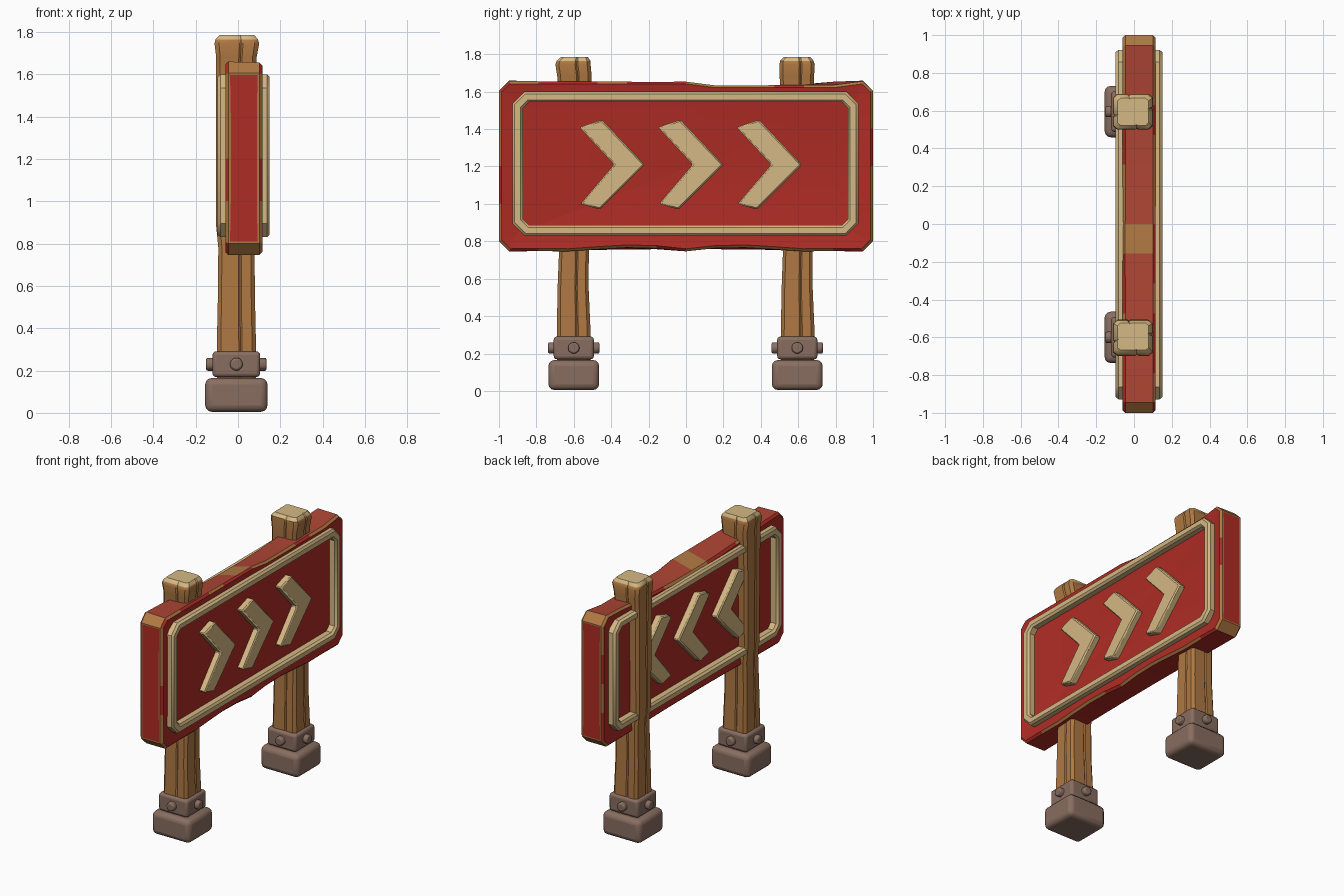
import bpy, bmesh, math, random
from mathutils import Vector

if "Cube" in bpy.data.objects:
    bpy.data.objects.remove(bpy.data.objects["Cube"])

random.seed(4)


def material(name, rgb):
    m = bpy.data.materials.new(name)
    m.diffuse_color = (*rgb, 1)
    m.use_nodes = True
    m.node_tree.nodes["Principled BSDF"].inputs["Base Color"].default_value = m.diffuse_color
    return m


RED = material("red paint", (0.43, 0.025, 0.018))
WORN = material("faded red paint", (0.42, 0.06, 0.035))
WOOD = material("wood", (0.43, 0.19, 0.056))
CREAM = material("cream paint", (0.66, 0.48, 0.23))
STONE = material("stone", (0.25, 0.155, 0.118))


def finish(name, bm, mats, bevel=0, segments=2, angle=35):
    bmesh.ops.recalc_face_normals(bm, faces=bm.faces)
    me = bpy.data.meshes.new(name)
    bm.to_mesh(me)
    bm.free()
    ob = bpy.data.objects.new(name, me)
    bpy.context.collection.objects.link(ob)
    for m in mats:
        me.materials.append(m)
    if bevel:
        mod = ob.modifiers.new("bevel", "BEVEL")
        mod.width, mod.segments = bevel, segments
    bpy.ops.object.select_all(action="DESELECT")
    ob.select_set(True)
    bpy.context.view_layer.objects.active = ob
    bpy.ops.object.shade_smooth_by_angle(angle=math.radians(angle))
    return ob


def skin(bm, loops, caps=True):
    """Join closed loops of points; returns the end faces."""
    rows = [[bm.verts.new(p) for p in loop] for loop in loops]
    n = len(rows[0])
    for a, b in zip(rows, rows[1:]):
        for i in range(n):
            bm.faces.new((a[i], a[(i + 1) % n], b[(i + 1) % n], b[i]))
    return [bm.faces.new(rows[0]), bm.faces.new(rows[-1])] if caps else []


def octagon(hy, hz, c, cy=0, cz=0):
    pts = [(hy, hz - c), (hy - c, hz), (c - hy, hz), (-hy, hz - c),
           (-hy, c - hz), (c - hy, -hz), (hy - c, -hz), (hy, c - hz)]
    return [(cy + y, cz + z) for y, z in pts]


# Board: chamfered slab with uneven long edges and recessed faces
XB, XF, CZ = -0.06, 0.115, 1.203
corners = octagon(1.0, 0.457, 0.055, 0, CZ)
outline = []
for i, (y, z) in enumerate(corners):
    y2, z2 = corners[(i + 1) % 8]
    parts = 12 if abs(y2 - y) > 1 else 4 if abs(z2 - z) > 0.5 else 1
    outline += [(y + (y2 - y) * k / parts, z + (z2 - z) * k / parts) for k in range(parts)]


def worn_edge(x, y, z):
    mid = max(0, math.cos(y * math.pi / 1.7)) if abs(y) < 0.85 else 0
    if z > 1.65:
        z -= 0.05 * mid if x < 0 else (0.025 if 0.1 < y < 0.9 else 0.004)
    elif z < 0.76:
        z += 0.012 * mid if x < 0 else 0.025 * mid * abs(math.sin(5 * y))
    return (x, y, z)


bm = bmesh.new()
ends = skin(bm, [[worn_edge(x, y, z) for y, z in outline] for x in (XB, XF)])
bmesh.ops.recalc_face_normals(bm, faces=bm.faces)
rim = list({e for f in ends for e in f.edges})
bmesh.ops.bevel(bm, geom=rim, offset=0.014, segments=1, affect="EDGES")
bm.normal_update()
sides = []
for f in bm.faces:
    n, c = f.normal, f.calc_center_median()
    if 0.25 < abs(n.x) < 0.95:
        f.material_index = 2 if random.random() < 0.6 else 0
    elif abs(n.y) > 0.4 and abs(n.z) > 0.4:
        f.material_index = 2
    elif n.z > 0.7:
        f.material_index = 2 if abs(c.y) > 0.92 else 1
    elif abs(n.y) > 0.9 and abs(n.x) < 0.2:
        sides.append(f)
# wood showing around the painted ends
for s in (-1, 1):
    group = [f for f in sides if f.normal.y * s > 0]
    ring = bmesh.ops.inset_region(bm, faces=group, thickness=0.012)["faces"]
    for f in ring:
        f.material_index = 2
faces = [f for f in bm.faces if abs(f.normal.x) > 0.98 and f.calc_area() > 0.5]
bmesh.ops.inset_individual(bm, faces=faces, thickness=0.105)
for f in faces:
    bmesh.ops.translate(bm, verts=f.verts, vec=-0.018 * f.normal)
finish("board", bm, [RED, WORN, WOOD], angle=25)

# Raised border and three chevrons on both faces
CHEVRON = [(-0.57, 1.41), (-0.45, 1.45), (-0.22, 1.21), (-0.46, 0.97), (-0.565, 1.0), (-0.385, 1.21)]
for label, face, s, rise in (("front", XF, 1, 0.035), ("back", XB, -1, 0.037)):
    bm = bmesh.new()
    section = [(0, -0.03), (0, rise * 0.6), (0.012, rise), (0.044, rise), (0.056, rise * 0.6), (0.056, -0.03)]
    loops = [[(face + s * h, y, z) for y, z in
              octagon(0.925 - o, 0.385 - o, 0.065 - 0.586 * o, -0.003, 1.215)] for o, h in section]
    skin(bm, loops, caps=False)
    finish(label + "_border", bm, [CREAM])
    for k in range(3):
        bm = bmesh.new()
        skin(bm, [[(face + s * h, y + 0.42 * k, z) for y, z in CHEVRON] for h in (-0.03, 0.026)])
        finish(f"{label}_chevron_{k + 1}", bm, [CREAM], bevel=0.008, segments=1)


def block(name, center, size, bevel):
    bm = bmesh.new()
    bmesh.ops.create_cube(bm, size=1)
    for v in bm.verts:
        v.co = Vector(v.co[i] * size[i] + center[i] for i in range(3))
    finish(name, bm, [STONE], bevel=bevel, segments=3)


def bolt(name, center, axis, length):
    bm = bmesh.new()
    bmesh.ops.create_cone(bm, cap_ends=True, segments=12, radius1=0.031, radius2=0.031, depth=length)
    rot = Vector((0, 0, 1)).rotation_difference(Vector(axis)).to_matrix()
    for v in bm.verts:
        v.co = rot @ v.co + Vector(center)
    finish(name, bm, [STONE], bevel=0.01)


# Posts: square with clipped corners and a shallow crack down each side
def post_ring(cx, cy, hx, hy, z):
    unit = []
    for k in range(4):
        a = k * math.pi / 2
        for u, v in ((1, -0.8), (1, 0.12), (0.93, 0.2), (1, 0.28), (1, 0.8)):
            unit.append((u * math.cos(a) - v * math.sin(a), u * math.sin(a) + v * math.cos(a)))
    return [(cx + hx * u, cy + hy * v, z) for u, v in unit]


# height, back x, front x, half width
RINGS = [(0.1, -0.1, 0.085, 0.09), (0.32, -0.1, 0.085, 0.09), (0.55, -0.095, 0.08, 0.083),
         (0.78, -0.093, 0.078, 0.079), (0.9, -0.105, 0.078, 0.079), (1.3, -0.105, 0.08, 0.082),
         (1.6, -0.105, 0.083, 0.088), (1.68, -0.103, 0.088, 0.092), (1.745, -0.111, 0.1, 0.094),
         (1.765, -0.106, 0.094, 0.09), (1.785, -0.088, 0.078, 0.072)]
for label, cy in (("left", -0.6), ("right", 0.595)):
    bm = bmesh.new()
    skin(bm, [post_ring((a + b) / 2, cy + (random.uniform(-0.004, 0.004) if i else 0), (b - a) / 2, h, z)
              for i, (z, a, b, h) in enumerate(RINGS)])
    bm.normal_update()
    for f in bm.faces:
        f.material_index = int(f.calc_center_median().z > 1.77)
    finish(label + "_post", bm, [WOOD, CREAM])

    # Stone foot, collar and bolts
    block(label + "_foot", (-0.008, cy, 0.085), (0.295, 0.272, 0.16), 0.032)
    block(label + "_collar", (-0.008, cy, 0.23), (0.225, 0.215, 0.122), 0.018)
    bolt(label + "_bolt_across", (-0.008, cy, 0.23), (0, 1, 0), 0.276)
    bolt(label + "_bolt_through", (-0.008, cy, 0.23), (1, 0, 0), 0.285)
